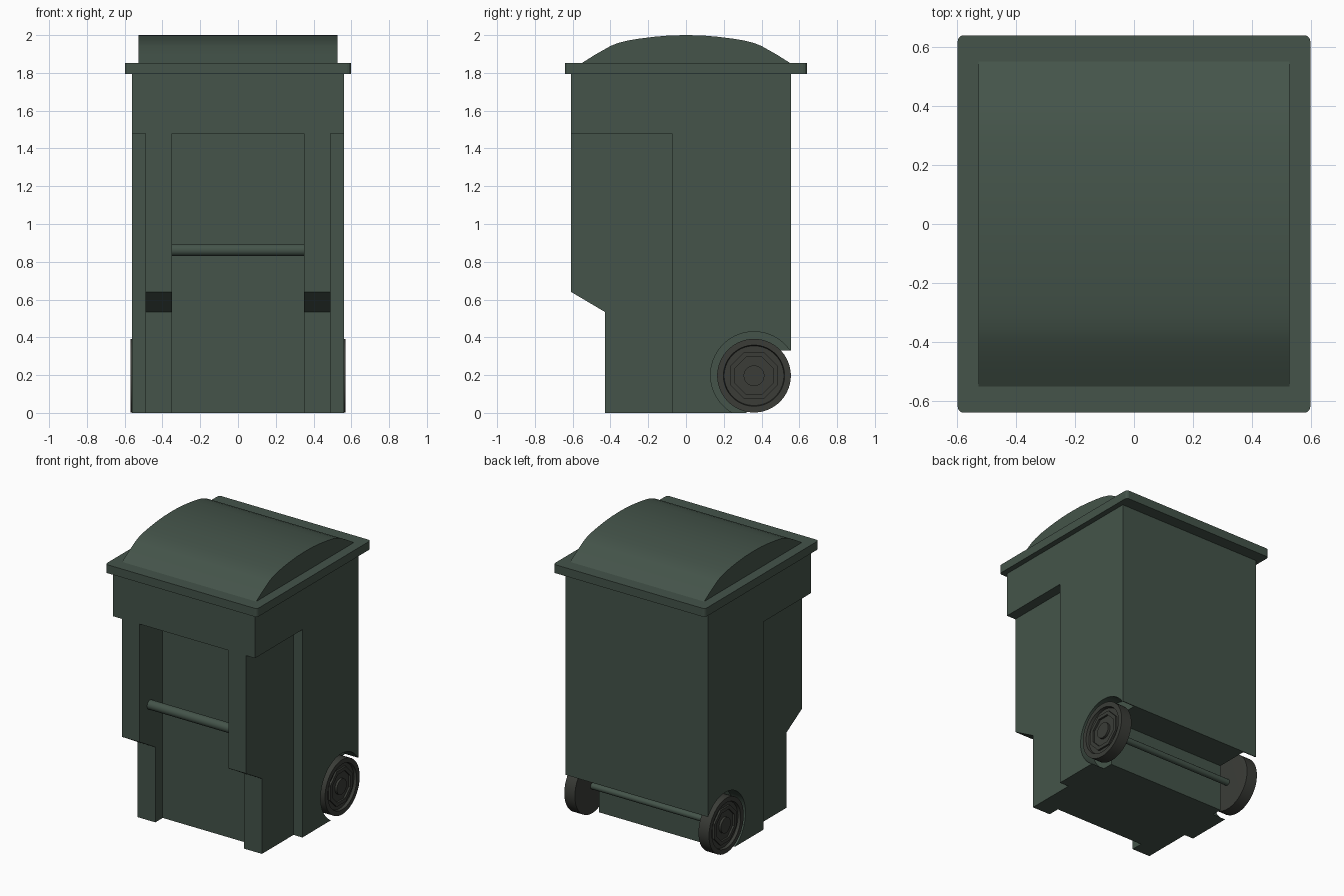
import bpy, bmesh, math
from mathutils import Vector

if "Cube" in bpy.data.objects:
    bpy.data.objects.remove(bpy.data.objects["Cube"])


def material(name, rgb):
    m = bpy.data.materials.new(name)
    m.diffuse_color = (*rgb, 1)
    m.use_nodes = True
    m.node_tree.nodes["Principled BSDF"].inputs["Base Color"].default_value = m.diffuse_color
    return m


GREEN = material("dark green plastic", (0.058, 0.088, 0.068))
GREY = material("dark grey rubber", (0.043, 0.046, 0.039))


def finish(name, bm, mat, smooth=False):
    bmesh.ops.recalc_face_normals(bm, faces=bm.faces)
    me = bpy.data.meshes.new(name)
    bm.to_mesh(me)
    bm.free()
    me.materials.append(mat)
    ob = bpy.data.objects.new(name, me)
    bpy.context.collection.objects.link(ob)
    bpy.ops.object.select_all(action='DESELECT')
    ob.select_set(True)
    bpy.context.view_layer.objects.active = ob
    if smooth:
        bpy.ops.object.shade_smooth_by_angle(angle=math.radians(30))
    return ob


def extrude_yz(name, pts, x0, x1, mat, smooth=False):
    """Side profile of (y, z) points extruded along x."""
    bm = bmesh.new()
    f = bm.faces.new([bm.verts.new((x0, y, z)) for y, z in pts])
    r = bmesh.ops.extrude_face_region(bm, geom=[f])
    verts = [v for v in r["geom"] if isinstance(v, bmesh.types.BMVert)]
    bmesh.ops.translate(bm, verts=verts, vec=Vector((x1 - x0, 0, 0)))
    return finish(name, bm, mat, smooth)


def box(name, x, y, z, mat):
    pts = [(y[0], z[0]), (y[1], z[0]), (y[1], z[1]), (y[0], z[1])]
    return extrude_yz(name, pts, x[0], x[1], mat)


def lathe_x(name, prof, cy, cz, n, mat, closed=False, side=1):
    """Turn (radius, x) points round an x axis; side=-1 mirrors in x."""
    bm = bmesh.new()
    rings = []
    for r, x in prof:
        ring = []
        for i in range(n):
            a = 2 * math.pi * (i + 0.5) / n
            ring.append(bm.verts.new((side * x, cy + r * math.cos(a), cz + r * math.sin(a))))
        rings.append(ring)
    pairs = list(zip(rings, rings[1:] + rings[:1])) if closed else list(zip(rings, rings[1:]))
    for a, b in pairs:
        for i in range(n):
            j = (i + 1) % n
            bm.faces.new((a[i], a[j], b[j], b[i]))
    if not closed:
        bm.faces.new(rings[0])
        bm.faces.new(rings[-1])
    return finish(name, bm, mat, n > 8)


def cut(ob, cutter):
    mod = ob.modifiers.new("cut", 'BOOLEAN')
    mod.operation, mod.solver, mod.object = 'DIFFERENCE', 'EXACT', cutter
    cutter.hide_render = True
    bpy.context.view_layer.objects.active = ob
    bpy.ops.object.modifier_apply(modifier=mod.name)
    bpy.data.objects.remove(cutter)


WY, WZ = 0.36, 0.197  # wheel axis

# Bin body: stepped front, axle notch at the lower back
body = extrude_yz("bin_body", [(-0.608, 1.80), (-0.608, 0.64), (-0.43, 0.535), (-0.43, 0),
                               (0.32, 0), (0.32, 0.33), (0.555, 0.33), (0.555, 1.80)],
                  -0.56, 0.56, GREEN)
# Front recess for the lift bar
cut(body, box("front_cutter", (-0.35, 0.35), (-0.8, -0.347), (-0.1, 1.48), GREEN))
for s in (-1, 1):
    # Side recesses and wheel wells
    cut(body, box("side_cutter", sorted((s * 0.49, s * 0.7)), (-0.8, -0.075), (-0.1, 1.48), GREEN))
    cut(body, lathe_x("well_cutter", [(0.23, 0.46), (0.23, 0.7)], WY, 0.2, 48, GREEN, side=s))
bpy.ops.object.select_all(action='DESELECT')
body.select_set(True)
bpy.context.view_layer.objects.active = body
bpy.ops.object.shade_smooth_by_angle(angle=math.radians(25))

# Lift bar
lathe_x("lift_bar", [(0.033, -0.355), (0.033, 0.355)], -0.49, 0.862, 24, GREEN)

# Lid rim with slightly rounded corners
rim = box("lid_rim", (-0.598, 0.598), (-0.64, 0.64), (1.793, 1.853), GREEN)
bm = bmesh.new()
bm.from_mesh(rim.data)
corners = [e for e in bm.edges if abs(e.verts[0].co.z - e.verts[1].co.z) > 0.01]
bmesh.ops.bevel(bm, geom=corners, offset=0.02, segments=3, profile=0.5, affect='EDGES')
bm.to_mesh(rim.data)
bm.free()

# Domed lid top
half = [(0.555, 1.85), (0.48, 1.897), (0.40, 1.942), (0.36, 1.958), (0.31, 1.971),
        (0.25, 1.981), (0.17, 1.991), (0.09, 1.998)]
dome = half + [(0, 2.0)] + [(-y, z) for y, z in reversed(half)]
extrude_yz("lid_dome", dome, -0.528, 0.528, GREEN, smooth=True)

# Axle
lathe_x("axle", [(0.022, -0.5), (0.022, 0.5)], WY, WZ, 16, GREEN)

# Wheels: tyre with dished face, octagonal rib and round hub
for s, side in ((-1, "left"), (1, "right")):
    lathe_x(side + "_tyre", [(0.16, 0.485), (0.195, 0.487), (0.195, 0.57), (0.162, 0.57),
                             (0.158, 0.55), (0.05, 0.55)], WY, WZ, 48, GREY, side=s)
    lathe_x(side + "_wheel_rib", [(0.135, 0.545), (0.135, 0.563), (0.108, 0.563),
                                  (0.108, 0.545)], WY, WZ, 8, GREY, closed=True, side=s)
    lathe_x(side + "_hub", [(0.055, 0.54), (0.055, 0.566)], WY, WZ, 24, GREY, side=s)
